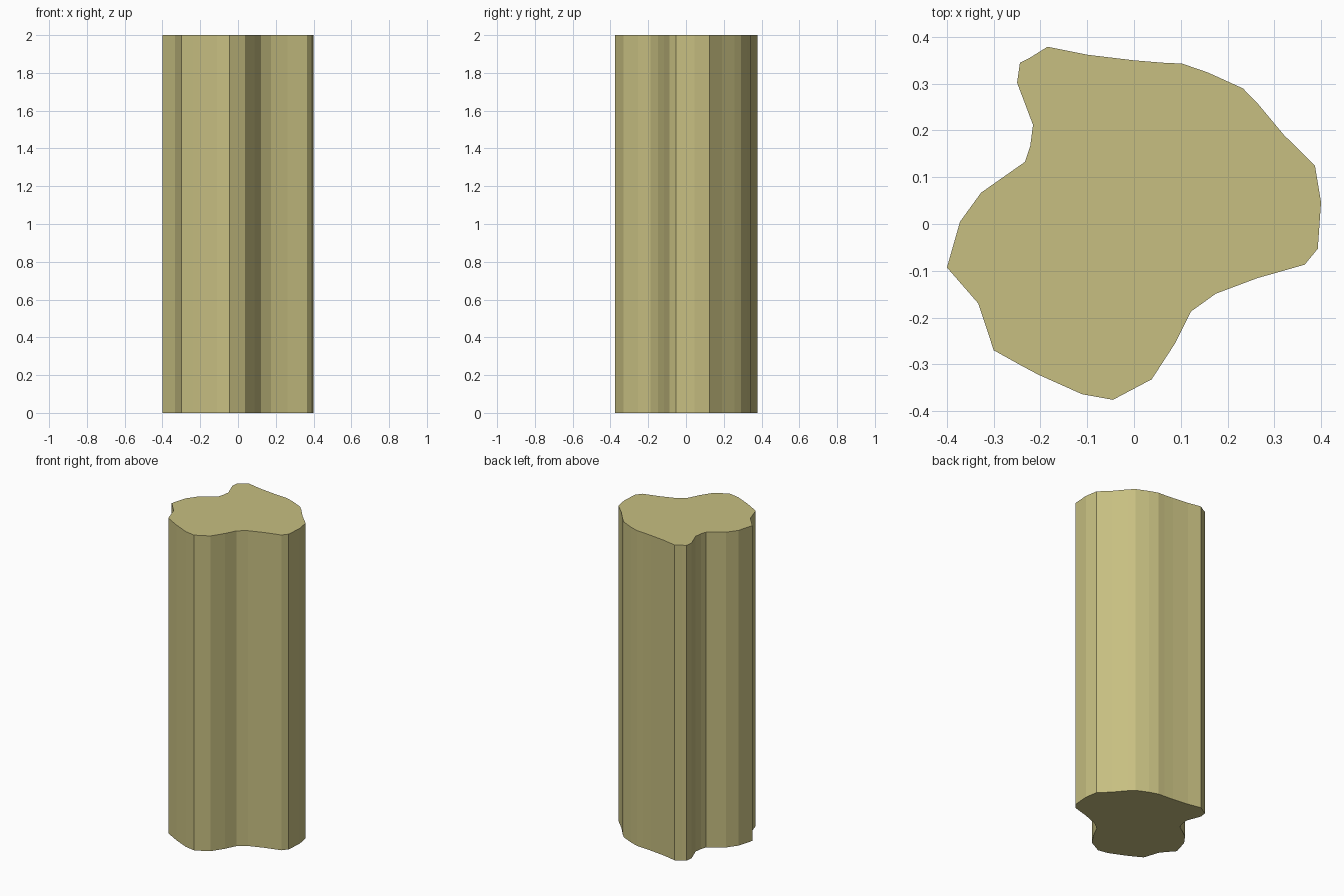
import bpy, bmesh

HEIGHT = 2.0

# Irregular lobed outline of the column, clockwise seen from above
OUTLINE = [
    (-0.185, 0.379), (-0.10, 0.362), (0.0, 0.35), (0.06, 0.345),
    (0.103, 0.343), (0.158, 0.324), (0.233, 0.29), (0.265, 0.257),
    (0.32, 0.191), (0.387, 0.125), (0.40, 0.046), (0.393, -0.053),
    (0.365, -0.087), (0.263, -0.116), (0.175, -0.149), (0.122, -0.187),
    (0.088, -0.255), (0.038, -0.332), (-0.045, -0.376), (-0.111, -0.364),
    (-0.205, -0.322), (-0.237, -0.305), (-0.30, -0.27), (-0.333, -0.17),
    (-0.40, -0.093), (-0.372, 0.005), (-0.327, 0.067), (-0.233, 0.133),
    (-0.222, 0.166), (-0.216, 0.212), (-0.25, 0.302), (-0.244, 0.345),
    (-0.222, 0.356),
]

# Column: outline face extruded straight up, flat shaded
bm = bmesh.new()
base = bm.faces.new([bm.verts.new((x, y, 0)) for x, y in OUTLINE])
extruded = bmesh.ops.extrude_face_region(bm, geom=[base], use_keep_orig=True)
top_verts = [g for g in extruded["geom"] if isinstance(g, bmesh.types.BMVert)]
bmesh.ops.translate(bm, verts=top_verts, vec=(0, 0, HEIGHT))
bmesh.ops.recalc_face_normals(bm, faces=bm.faces)

mesh = bpy.data.meshes.new("rock_column")
bm.to_mesh(mesh)
bm.free()
column = bpy.data.objects.new("rock_column", mesh)
bpy.context.collection.objects.link(column)

# Khaki stone colour
stone = bpy.data.materials.new("khaki_stone")
stone.diffuse_color = (0.57, 0.52, 0.22, 1)
mesh.materials.append(stone)
